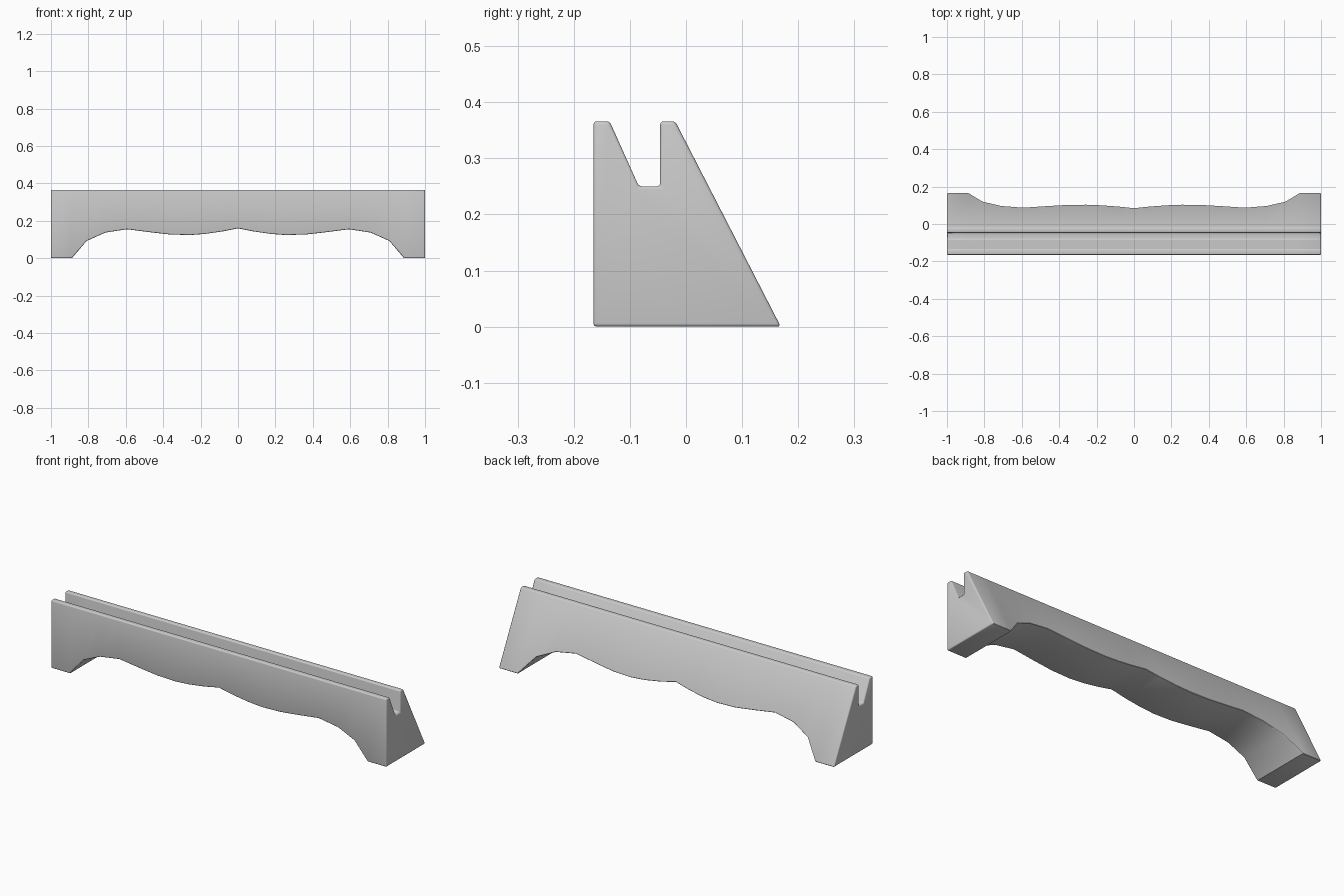
import bpy
import bmesh
import math

cube = bpy.data.objects.get("Cube")
if cube:
    bpy.data.objects.remove(cube)

TOP = 0.366        # height of the two rails
FRONT = -0.165     # upright front face
FOOT = 0.169       # where the sloping back meets the floor
LEAN = 0.514       # how far the back moves forward per unit of height


def back(z):
    return FOOT - LEAN * z


def section(z):
    """Cross-section (y, z) whose underside sits at height z."""
    return [(FRONT, z), (FRONT, TOP), (-0.136, TOP), (-0.084, 0.25),
            (-0.046, 0.25), (-0.046, TOP), (back(TOP), TOP), (back(z), z)]


# Scalloped underside, from the middle to one end, then mirrored
half = [(0, 0.16), (0.085, 0.143), (0.176, 0.13), (0.257, 0.124),
        (0.364, 0.127), (0.47, 0.139), (0.594, 0.155), (0.71, 0.137),
        (0.81, 0.092), (0.888, 0), (1, 0)]
stations = [(-x, z) for x, z in reversed(half[1:])] + half

# Loft the section along the length
bm = bmesh.new()
rings = [[bm.verts.new((x, y, h)) for y, h in section(z)] for x, z in stations]
for a, b in zip(rings, rings[1:]):
    for i in range(len(a)):
        j = (i + 1) % len(a)
        bm.faces.new((a[i], a[j], b[j], b[i]))
bm.faces.new(rings[0])
bm.faces.new(rings[-1])
bmesh.ops.recalc_face_normals(bm, faces=bm.faces)

mesh = bpy.data.meshes.new("grooved_stand")
bm.to_mesh(mesh)
bm.free()
stand = bpy.data.objects.new("grooved_stand", mesh)
bpy.context.collection.objects.link(stand)

# Plain grey
grey = bpy.data.materials.new("light_grey")
grey.use_nodes = True
colour = (0.6, 0.6, 0.6, 1)
grey.diffuse_color = colour
grey.node_tree.nodes["Principled BSDF"].inputs["Base Color"].default_value = colour
mesh.materials.append(grey)

# Softly rounded edges
bevel = stand.modifiers.new("rounded_edges", "BEVEL")
bevel.width = 0.006
bevel.segments = 3
bevel.limit_method = "ANGLE"
bevel.angle_limit = math.radians(52)

bpy.ops.object.select_all(action="DESELECT")
stand.select_set(True)
bpy.context.view_layer.objects.active = stand
bpy.ops.object.modifier_apply(modifier=bevel.name)
bpy.ops.object.shade_smooth_by_angle(angle=math.radians(32))
